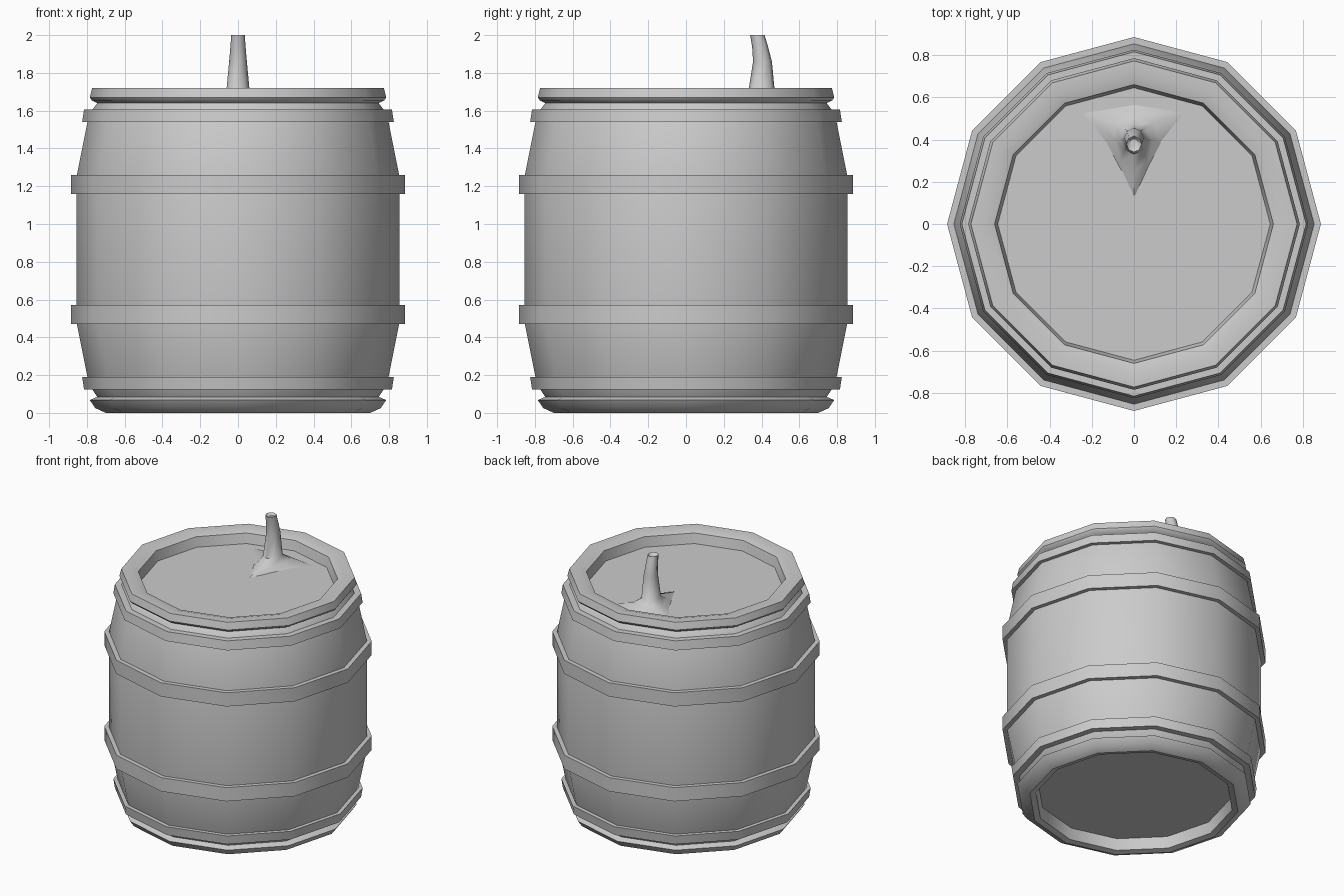
import bpy, bmesh, math

if "Cube" in bpy.data.objects:
    bpy.data.objects.remove(bpy.data.objects["Cube"])

SIDES = 12
MID = 0.865  # height of the barrel's mirror plane


def finish(name, bm, angle=35):
    bmesh.ops.recalc_face_normals(bm, faces=bm.faces)
    mesh = bpy.data.meshes.new(name)
    bm.to_mesh(mesh)
    bm.free()
    ob = bpy.data.objects.new(name, mesh)
    bpy.context.collection.objects.link(ob)
    bpy.ops.object.select_all(action='DESELECT')
    ob.select_set(True)
    bpy.context.view_layer.objects.active = ob
    bpy.ops.object.shade_smooth_by_angle(angle=math.radians(angle))
    return ob


def bridge(bm, a, b):
    n = len(a)
    for i in range(n):
        j = (i + 1) % n
        bm.faces.new((a[i], a[j], b[j], b[i]))


def lathe(name, profile, closed):
    """Spin (radius, z) points; open profiles get end caps."""
    bm = bmesh.new()
    rings = []
    for r, z in profile:
        rings.append([bm.verts.new((r * math.cos(math.tau * i / SIDES),
                                    r * math.sin(math.tau * i / SIDES), z))
                      for i in range(SIDES)])
    for a, b in zip(rings, rings[1:]):
        bridge(bm, a, b)
    if closed:
        bridge(bm, rings[-1], rings[0])
    else:
        bm.faces.new(rings[0])
        bm.faces.new(rings[-1])
    return finish(name, bm)


# barrel body with recessed ends
lathe("barrel_body", [
    (0.645, 0.09), (0.66, 0.01), (0.70, 0.0), (0.755, 0.025), (0.785, 0.068),
    (0.745, 0.085), (0.775, 0.13), (0.797, 0.19), (0.855, 0.48),
    (0.855, 1.25), (0.797, 1.54), (0.775, 1.60), (0.745, 1.64),
    (0.775, 1.655), (0.785, 1.67), (0.772, 1.72), (0.71, 1.72),
    (0.66, 1.705), (0.645, 1.635)], False)

# hoops, upper set mirrored to the lower set
hoops = {"middle_hoop": [(0.84, 1.16), (0.885, 1.16), (0.885, 1.26), (0.84, 1.26)],
         "end_hoop": [(0.77, 1.54), (0.825, 1.54), (0.815, 1.605), (0.76, 1.605)]}
for name, prof in hoops.items():
    lathe("upper_" + name, prof, True)
    lathe("lower_" + name, [(r, 2 * MID - z) for r, z in prof], True)

# curved stem with a flared root on the lid
bm = bmesh.new()


def half_ring(points, z):
    """Front-to-back outline of the right half, mirrored to the left."""
    pts = points + [(-x, y) for x, y in reversed(points[1:-1])]
    return [bm.verts.new((x, y, z)) for x, y in pts]


def ellipse(cy, rx, ry, z):
    return half_ring([(rx * math.sin(math.pi * i / 4), cy - ry * math.cos(math.pi * i / 4))
                      for i in range(5)], z)


rings = [
    half_ring([(0, 0.12), (0.06, 0.25), (0.13, 0.38), (0.25, 0.53), (0, 0.57)], 1.632),
    half_ring([(0, 0.25), (0.06, 0.30), (0.09, 0.40), (0.09, 0.48), (0, 0.51)], 1.665),
    ellipse(0.40, 0.062, 0.070, 1.70),
    ellipse(0.405, 0.047, 0.050, 1.86),
    ellipse(0.392, 0.040, 0.042, 1.94),
    ellipse(0.378, 0.036, 0.038, 2.0),
    ellipse(0.380, 0.022, 0.024, 1.985),
]
for a, b in zip(rings, rings[1:]):
    bridge(bm, a, b)
bm.faces.new(rings[-1])
bm.faces.new(rings[0])
finish("stem", bm, 50)
